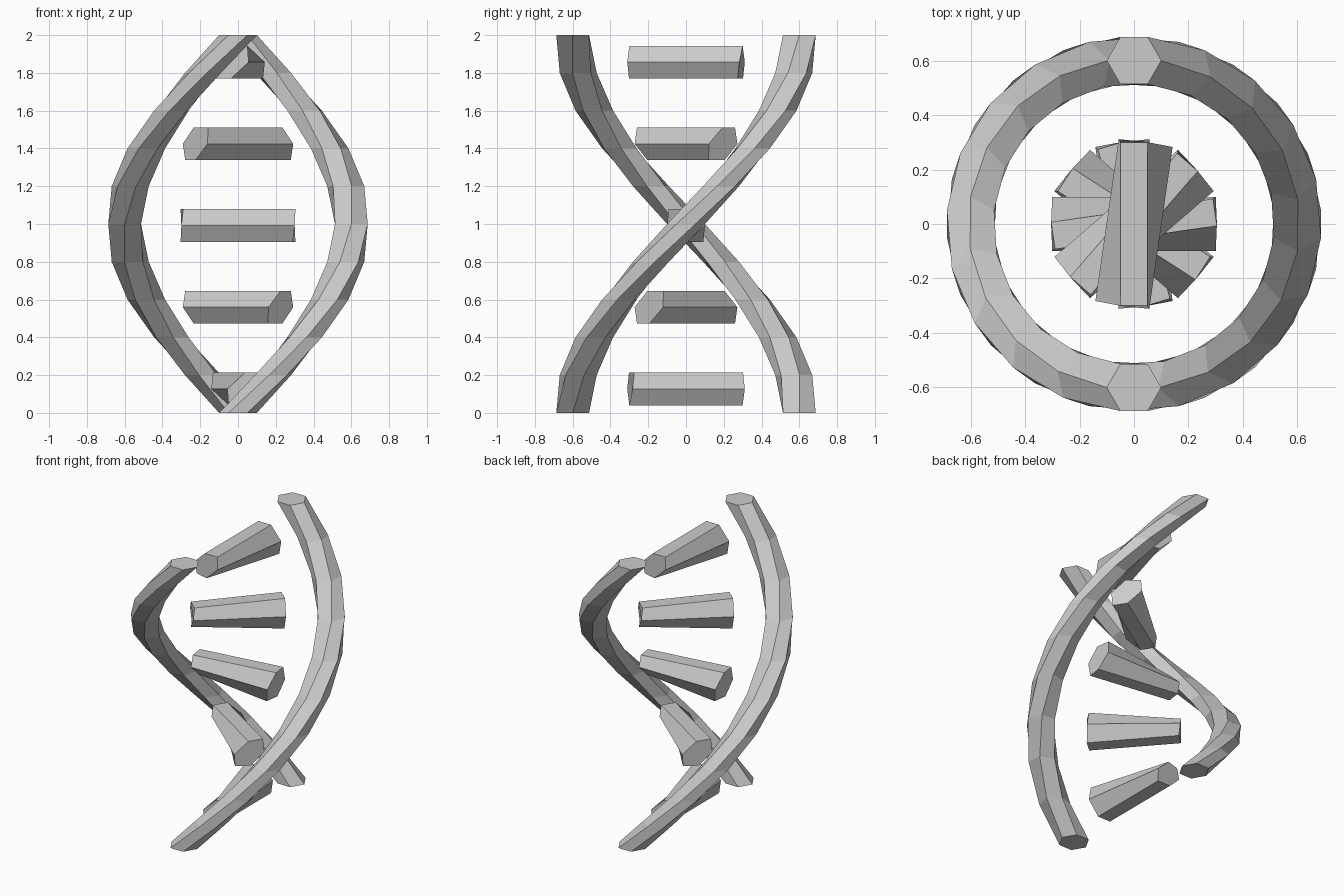
import bpy, bmesh
from math import cos, sin, pi

if "Cube" in bpy.data.objects:
    bpy.data.objects.remove(bpy.data.objects["Cube"])

R = 0.1            # hexagon radius of strands and rungs
APOTHEM = R * cos(pi / 6)
HEX = [(R * cos(i * pi / 3), R * sin(i * pi / 3)) for i in range(6)]


def prism(name, rings, z0, z1):
    """Skin hexagon rings into a capped prism, then twist it half a turn from z0 to z1."""
    bm = bmesh.new()
    vs = []
    for ring in rings:
        row = []
        for x, y, z in ring:
            a = pi * (z - z0) / (z1 - z0)
            row.append(bm.verts.new((x * cos(a) - y * sin(a), x * sin(a) + y * cos(a), z)))
        vs.append(row)
    for lo, hi in zip(vs, vs[1:]):
        for i in range(6):
            j = (i + 1) % 6
            bm.faces.new((lo[i], lo[j], hi[j], hi[i]))
    bm.faces.new(vs[0][::-1])
    bm.faces.new(vs[-1])
    bmesh.ops.recalc_face_normals(bm, faces=bm.faces)
    mesh = bpy.data.meshes.new(name)
    bm.to_mesh(mesh)
    bm.free()
    obj = bpy.data.objects.new(name, mesh)
    bpy.context.collection.objects.link(obj)


# Two outer strands: upright hexagonal columns in ten slices, twisted
for name, side in (("front_strand", -0.6), ("back_strand", 0.6)):
    rings = [[(x, y + side, k * 0.2) for x, y in HEX] for k in range(11)]
    prism(name, rings, 0.0, 2.0)

# Five rungs: lying hexagonal bars, twisted together over their own height
FIRST, STEP = 0.127, 0.4325
bottom, top = FIRST - APOTHEM, FIRST + 4 * STEP + APOTHEM
for n in range(5):
    zc = FIRST + n * STEP
    rings = [[(x, y, zc + h) for x, h in HEX] for y in (-0.3, 0.3)]
    prism(f"rung_{n + 1}", rings, bottom, top)
